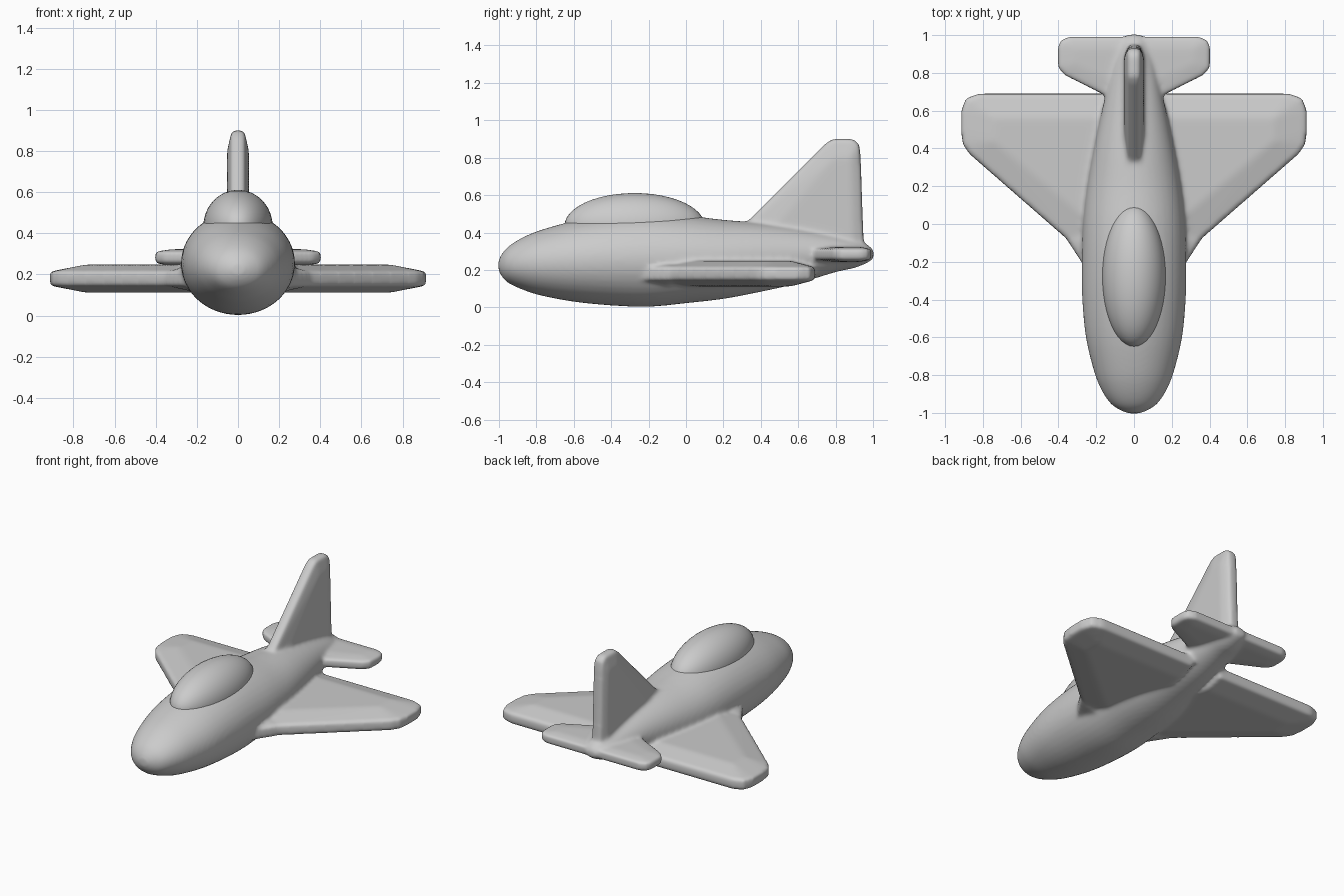
import bpy, bmesh, math
from mathutils import Vector

if "Cube" in bpy.data.objects:
    bpy.data.objects.remove(bpy.data.objects["Cube"])

grey = bpy.data.materials.new("light grey")
grey.diffuse_color = (0.6, 0.6, 0.6, 1)
grey.use_nodes = True
grey.node_tree.nodes["Principled BSDF"].inputs["Base Color"].default_value = grey.diffuse_color


def catmull(a, b, c, d, t):
    return 0.5 * (2 * b + (c - a) * t + (2 * a - 5 * b + 4 * c - d) * t * t
                  + (3 * b - a - 3 * c + d) * t ** 3)


def add_hull(bm, points):
    """Closed convex solid around the points."""
    verts = [bm.verts.new(p) for p in points]
    res = bmesh.ops.convex_hull(bm, input=verts)
    junk = {g for g in res["geom_interior"] + res["geom_unused"]
            if isinstance(g, bmesh.types.BMVert)}
    bmesh.ops.delete(bm, geom=list(junk), context='VERTS')


def add_panel(bm, outer, inner, z, edge, thick):
    """Mirrored pair of horizontal surfaces: thin rim, thicker middle."""
    for s in (1, -1):
        pts = [(s * x, y, z + k * edge) for x, y in outer for k in (1, -1)]
        pts += [(s * x, y, z + k * thick) for x, y in inner for k in (1, -1)]
        add_hull(bm, pts)


def add_fuselage(bm, stations, seg=40, sub=4):
    """Loft of elliptical rings; station = y, top, bottom, half width."""
    st = [Vector(s) for s in stations]
    dense = []
    for i in range(len(st) - 1):
        a, d = st[max(i - 1, 0)], st[min(i + 2, len(st) - 1)]
        dense += [catmull(a, st[i], st[i + 1], d, j / sub) for j in range(sub)]
    dense.append(st[-1])
    rings = []
    for y, top, bot, w in dense:
        c, h = (top + bot) / 2, (top - bot) / 2
        rings.append([bm.verts.new((w * math.cos(a), y, c + h * math.sin(a)))
                      for a in (2 * math.pi * k / seg for k in range(seg))])
    for r, q in zip(rings, rings[1:]):
        for k in range(seg):
            n = (k + 1) % seg
            bm.faces.new((r[k], r[n], q[n], q[k]))
    bm.faces.new(rings[0][::-1])
    bm.faces.new(rings[-1])


def finish(bm, name):
    bmesh.ops.recalc_face_normals(bm, faces=bm.faces)
    for f in bm.faces:
        f.smooth = True
    me = bpy.data.meshes.new(name)
    bm.to_mesh(me)
    bm.free()
    me.materials.append(grey)
    ob = bpy.data.objects.new(name, me)
    bpy.context.collection.objects.link(ob)
    return ob


# Airframe: fuselage, wings, tailplanes and fin fused into one soft skin
bm = bmesh.new()
add_fuselage(bm, [
    (-1.003, .25, .20, .03), (-.985, .285, .165, .075), (-.95, .325, .13, .125),
    (-.88, .37, .097, .172), (-.78, .412, .064, .212), (-.6, .462, .03, .255),
    (-.4, .494, .01, .274), (-.2, .505, .003, .277), (0, .492, .022, .27),
    (.2, .468, .045, .248), (.4, .452, .083, .212), (.6, .425, .128, .17),
    (.8, .385, .188, .125), (.9, .36, .21, .1), (.97, .335, .238, .07),
    (1.003, .305, .26, .035)])

# Wings with root fillets
add_panel(bm,
          [(.1, -.2), (.28, -.145), (.87, .37), (.905, .42), (.914, .48),
           (.914, .6), (.89, .665), (.82, .69), (.1, .69)],
          [(.1, -.02), (.25, .03), (.74, .44), (.74, .56), (.1, .56)],
          .18, .034, .068)
add_panel(bm, [(.2, -.32), (.285, -.19), (.36, -.075), (.2, 0)],
          [(.2, -.1)], .18, .034, .07)

# Tailplanes
add_panel(bm,
          [(.05, .63), (.15, .685), (.37, .79), (.402, .83), (.404, .93),
           (.39, .97), (.35, .99), (.05, .99)],
          [(.05, .74), (.32, .85), (.32, .93), (.05, .93)],
          .283, .028, .04)

# Fin
fin_rim = [(.27, .4), (.355, .452), (.745, .875), (.785, .901), (.89, .901),
           (.925, .875), (.933, .82), (.95, .34)]
fin_core = [(.45, .4), (.79, .8), (.88, .8), (.89, .35)]
add_hull(bm, [(s * .03, y, z) for y, z in fin_rim for s in (1, -1)]
         + [(s * .053, y, z) for y, z in fin_core for s in (1, -1)])

airframe = finish(bm, "airframe")
rm = airframe.modifiers.new("fuse", 'REMESH')
rm.mode = 'VOXEL'
rm.voxel_size = 0.011
rm.use_smooth_shade = True
sm = airframe.modifiers.new("soften", 'SMOOTH')
sm.factor = 0.5
sm.iterations = 14

# Canopy bubble
bm = bmesh.new()
bmesh.ops.create_uvsphere(bm, u_segments=48, v_segments=24, radius=1)
for v in bm.verts:
    v.co = Vector((v.co.x * .168, v.co.y * .375 - .275, v.co.z * .175 + .436))
finish(bm, "canopy")
